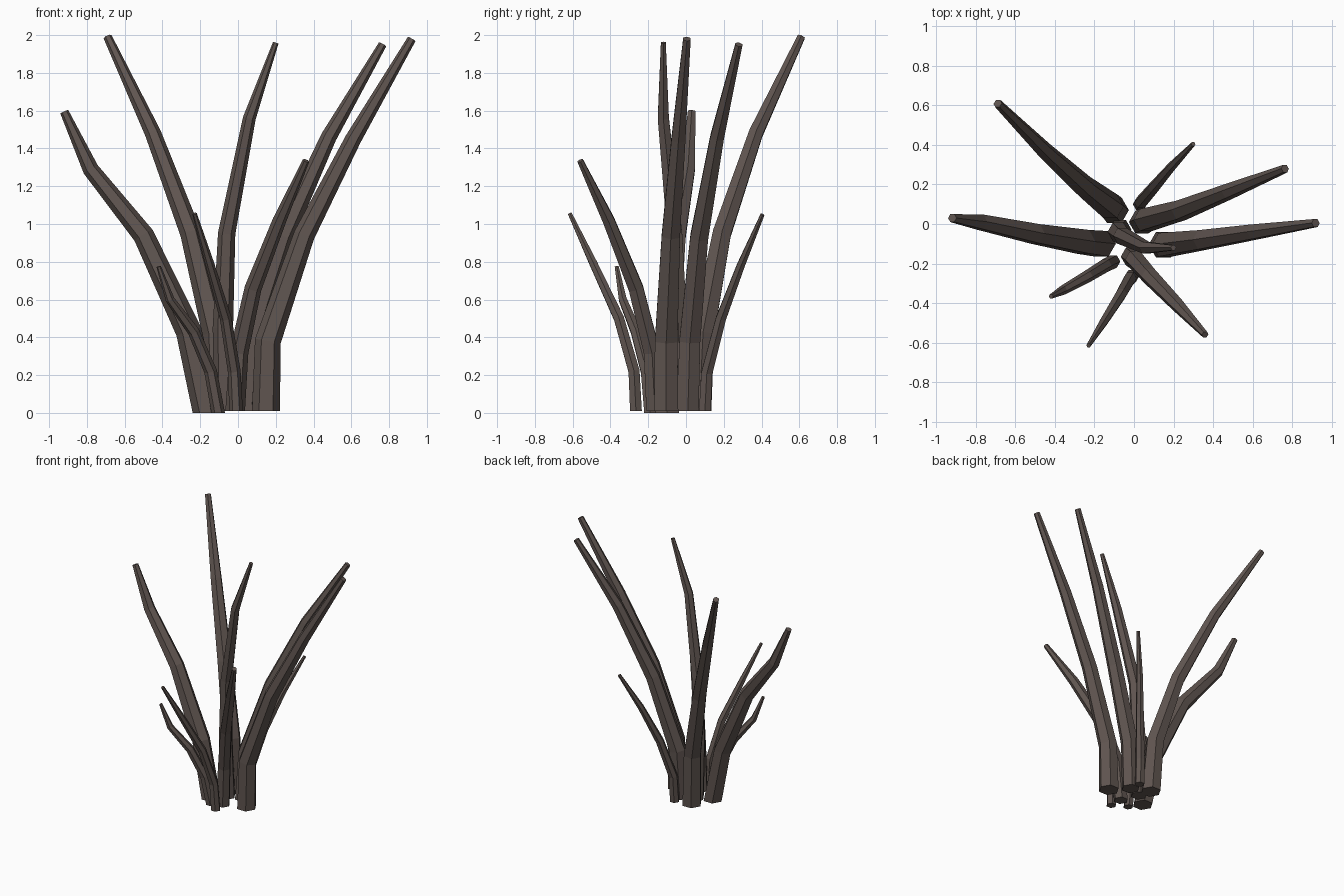
import bpy, bmesh, math
from mathutils import Vector

bark = bpy.data.materials.new("dark_bark")
bark.diffuse_color = (0.115, 0.09, 0.08, 1)


def branch(name, pts, radii, sides=6):
    """Faceted tapered tube through the path points, capped at both ends."""
    pts = [Vector(p) for p in pts]
    bm = bmesh.new()
    rings = []
    for i, (p, r) in enumerate(zip(pts, radii)):
        d = Vector((0, 0, 0))
        if i > 0:
            d += (p - pts[i - 1]).normalized()
        if i < len(pts) - 1:
            d += (pts[i + 1] - p).normalized()
        if i == 0:
            d = Vector((0, 0, 1))
        q = Vector((0, 0, 1)).rotation_difference(d.normalized())
        rings.append([bm.verts.new(p + q @ Vector((
            r * math.cos(2 * math.pi * k / sides),
            r * math.sin(2 * math.pi * k / sides), 0))) for k in range(sides)])
    for a, b in zip(rings, rings[1:]):
        for k in range(sides):
            n = (k + 1) % sides
            bm.faces.new((a[k], a[n], b[n], b[k]))
    bm.faces.new(rings[0][::-1])
    bm.faces.new(rings[-1])
    me = bpy.data.meshes.new(name)
    bm.to_mesh(me)
    bm.free()
    me.materials.append(bark)
    ob = bpy.data.objects.new(name, me)
    bpy.context.collection.objects.link(ob)


THICK = (0.074, 0.069, 0.056, 0.043, 0.023)
MEDIUM = (0.052, 0.05, 0.045, 0.036, 0.018)
THIN = (0.036, 0.034, 0.031, 0.024, 0.012)

# tall outer branches
branch("back_left_branch", [(-0.10, 0.07, 0.01), (-0.12, 0.09, 0.42), (-0.25, 0.19, 0.95),
                            (-0.45, 0.37, 1.48), (-0.69, 0.61, 1.99)], THICK)
branch("left_branch", [(-0.166, -0.10, 0), (-0.26, -0.09, 0.43), (-0.50, -0.05, 0.94),
                       (-0.78, 0.01, 1.29), (-0.92, 0.03, 1.595)], THICK)
branch("right_branch", [(0.148, -0.105, 0.01), (0.158, -0.105, 0.38), (0.35, -0.08, 0.94),
                        (0.61, -0.04, 1.45), (0.92, 0.005, 1.98)], THICK)
branch("back_right_branch", [(0.04, 0.01, 0.01), (0.06, 0.02, 0.38), (0.24, 0.07, 0.93),
                             (0.48, 0.165, 1.46), (0.765, 0.28, 1.95)],
       (0.066, 0.064, 0.055, 0.042, 0.022))
# upright middle branch
branch("middle_branch", [(-0.07, -0.03, 0.01), (-0.08, -0.04, 0.45), (-0.06, -0.06, 0.95),
                         (0.06, -0.12, 1.56), (0.2, -0.12, 1.96)],
       (0.058, 0.054, 0.046, 0.034, 0.015))
# shorter front branch
branch("front_right_branch", [(-0.015, -0.165, 0.01), (0.005, -0.18, 0.32), (0.08, -0.265, 0.66),
                              (0.22, -0.41, 1.02), (0.36, -0.56, 1.335)], MEDIUM)
# thin low shoots
branch("back_shoot", [(0.03, 0.10, 0.01), (0.035, 0.11, 0.21), (0.10, 0.185, 0.5),
                      (0.19, 0.29, 0.78), (0.3, 0.405, 1.05)], THIN)
branch("front_shoot", [(-0.01, -0.265, 0.01), (-0.02, -0.275, 0.22), (-0.065, -0.355, 0.5),
                       (-0.15, -0.49, 0.79), (-0.23, -0.615, 1.055)], THIN)
branch("front_left_shoot", [(-0.105, -0.19, 0), (-0.145, -0.21, 0.22), (-0.235, -0.265, 0.43),
                            (-0.36, -0.335, 0.6), (-0.42, -0.367, 0.775)], THIN)
